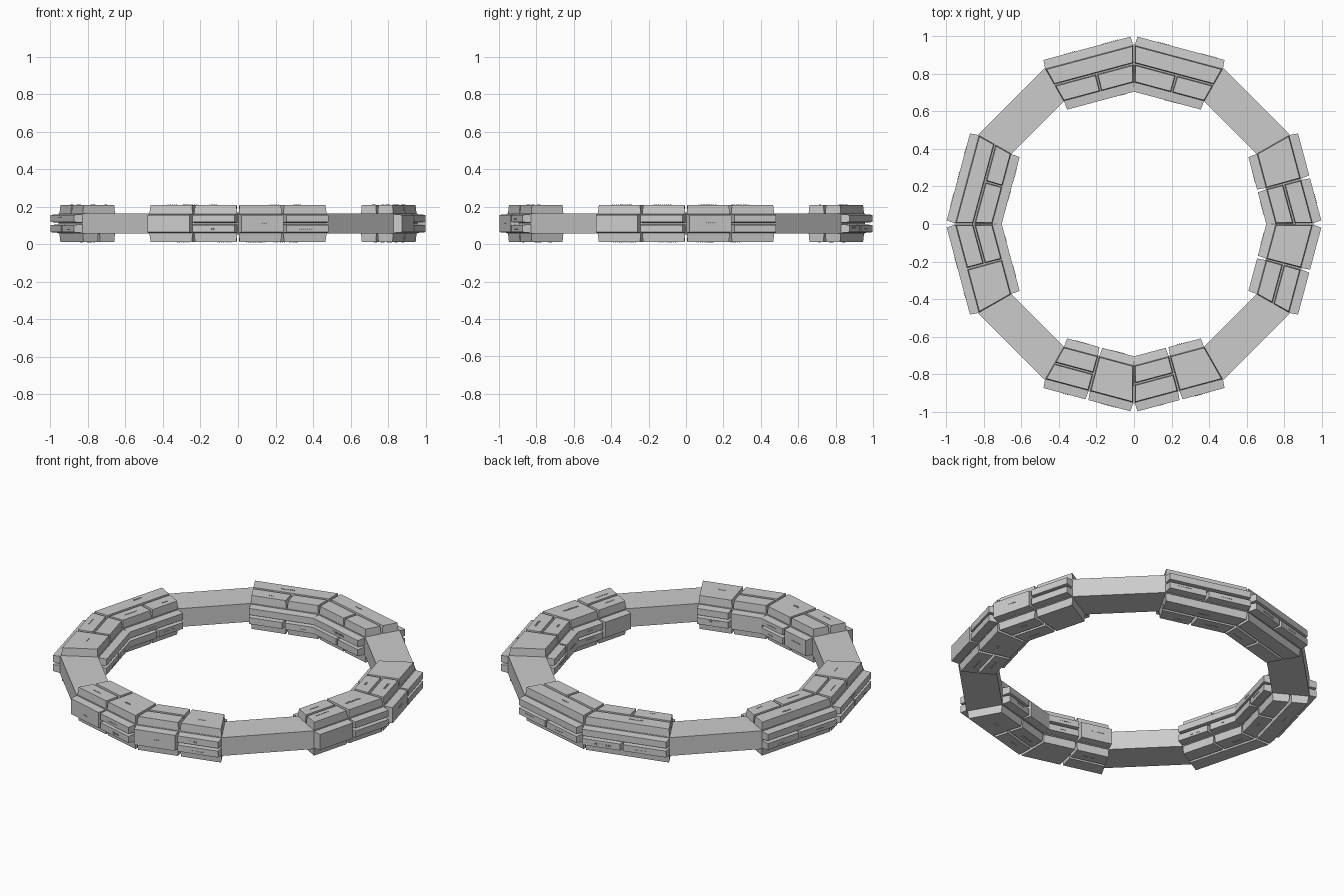
import bpy, bmesh, math, random
from mathutils import Vector

if "Cube" in bpy.data.objects:
    bpy.data.objects.remove(bpy.data.objects["Cube"])

random.seed(4)
R_OUT, R_IN = 0.957, 0.752      # corner radii of the 12-sided core
Z0, Z1 = 0.056, 0.164           # core bottom and top
LIFT, GAP, TAPER = 0.045, 0.004, 0.004

# Plate layouts as (u0, u1, v0, v1) on a face
STRIP = [(0, 1, .5, 1), (0, .47, 0, .5), (.47, 1, 0, .5)]
SPLIT_A = [(0, .5, 0, .5), (0, .5, .5, 1), (.5, 1, 0, 1)]
SPLIT_B = [(0, .5, 0, 1), (.5, 1, 0, .5), (.5, 1, .5, 1)]


def ring_point(k, r, z):
    a = math.radians(30 * k)
    return Vector((r * math.cos(a), r * math.sin(a), z))


def finish(bm, name):
    bmesh.ops.recalc_face_normals(bm, faces=bm.faces)
    mesh = bpy.data.meshes.new(name)
    bm.to_mesh(mesh)
    bm.free()
    ob = bpy.data.objects.new(name, mesh)
    bpy.context.collection.objects.link(ob)
    return ob


def prism(bm, low, high, bottom=True):
    a = [bm.verts.new(p) for p in low]
    b = [bm.verts.new(p) for p in high]
    n = len(a)
    bm.faces.new(b)
    if bottom:
        bm.faces.new(a[::-1])
    for i in range(n):
        j = (i + 1) % n
        bm.faces.new((a[i], a[j], b[j], b[i]))


class Patch:
    """Four-cornered core face, u along the segment and v across it."""
    def __init__(self, a, b, c, d, normal):
        self.q, self.n = (a, b, c, d), normal.normalized()
        self.lu = ((b - a).length + (c - d).length) / 2
        self.lv = (d - a).length

    def at(self, u, v, h):
        a, b, c, d = self.q
        return a.lerp(b, u).lerp(d.lerp(c, u), v) + self.n * h

    def block(self, bm, rect, h0, h1, inset, taper):
        u0, u1, v0, v1 = rect

        def loop(s, h):
            du, dv = s / self.lu, s / self.lv
            return [self.at(u, v, h) for u, v in
                    ((u0 + du, v0 + dv), (u1 - du, v0 + dv),
                     (u1 - du, v1 - dv), (u0 + du, v1 - dv))]
        prism(bm, loop(inset, h0), loop(inset + taper, h1))


def add_details(bm, patch, rect):
    # A short row of tiny studs or slim bars on one plate
    u0, u1, v0, v1 = rect
    n = random.randint(3, 9)
    su, sv = 0.005 / patch.lu, random.choice((0.003, 0.003, 0.010)) / patch.lv
    step = 0.011 / patch.lu
    uc = u0 + (u1 - u0) * random.uniform(.4, .6) - step * n / 2
    vc = v0 + (v1 - v0) * random.uniform(.35, .6)
    for i in range(n):
        u = uc + i * step
        patch.block(bm, (u, u + su, vc, vc + sv), LIFT - .001, LIFT + .003, 0, 0)


# Core ring
bm = bmesh.new()
rings = [[bm.verts.new(ring_point(k, r, z)) for k in range(12)]
         for r, z in ((R_IN, Z0), (R_OUT, Z0), (R_OUT, Z1), (R_IN, Z1))]
for i in range(4):
    p, q = rings[i], rings[(i + 1) % 4]
    for k in range(12):
        j = (k + 1) % 12
        bm.faces.new((p[k], p[j], q[j], q[k]))
finish(bm, "core_ring")

# Armour plates on eight of the twelve segments
sides = {s: bmesh.new() for s in ("top", "bottom", "outer", "inner")}
details = bmesh.new()
strip_top, strip_side = {2, 3, 5}, {2, 3, 5, 6}
for k in range(12):
    if k % 3 == 1:              # bare segment
        continue
    P = lambda e, r, z: ring_point(k + e, r, z)
    out = ring_point(k + .5, 1, 0)
    up = Vector((0, 0, 1))
    faces = {
        "top": (Patch(P(0, R_IN, Z1), P(1, R_IN, Z1), P(1, R_OUT, Z1), P(0, R_OUT, Z1), up),
                STRIP if k in strip_top else SPLIT_A),
        "bottom": (Patch(P(0, R_IN, Z0), P(1, R_IN, Z0), P(1, R_OUT, Z0), P(0, R_OUT, Z0), -up),
                   STRIP if k in strip_side else SPLIT_A),
        "outer": (Patch(P(0, R_OUT, Z0), P(1, R_OUT, Z0), P(1, R_OUT, Z1), P(0, R_OUT, Z1), out),
                  STRIP if k in strip_side else SPLIT_B),
        "inner": (Patch(P(0, R_IN, Z0), P(1, R_IN, Z0), P(1, R_IN, Z1), P(0, R_IN, Z1), -out),
                  STRIP if k in strip_side else SPLIT_B),
    }
    for side, (patch, layout) in faces.items():
        for rect in layout:
            patch.block(sides[side], rect, -.001, LIFT, GAP, TAPER)
            if random.random() < .7:
                add_details(details, patch, rect)

for side, bm in sides.items():
    finish(bm, side + "_plates")
finish(details, "surface_studs")
